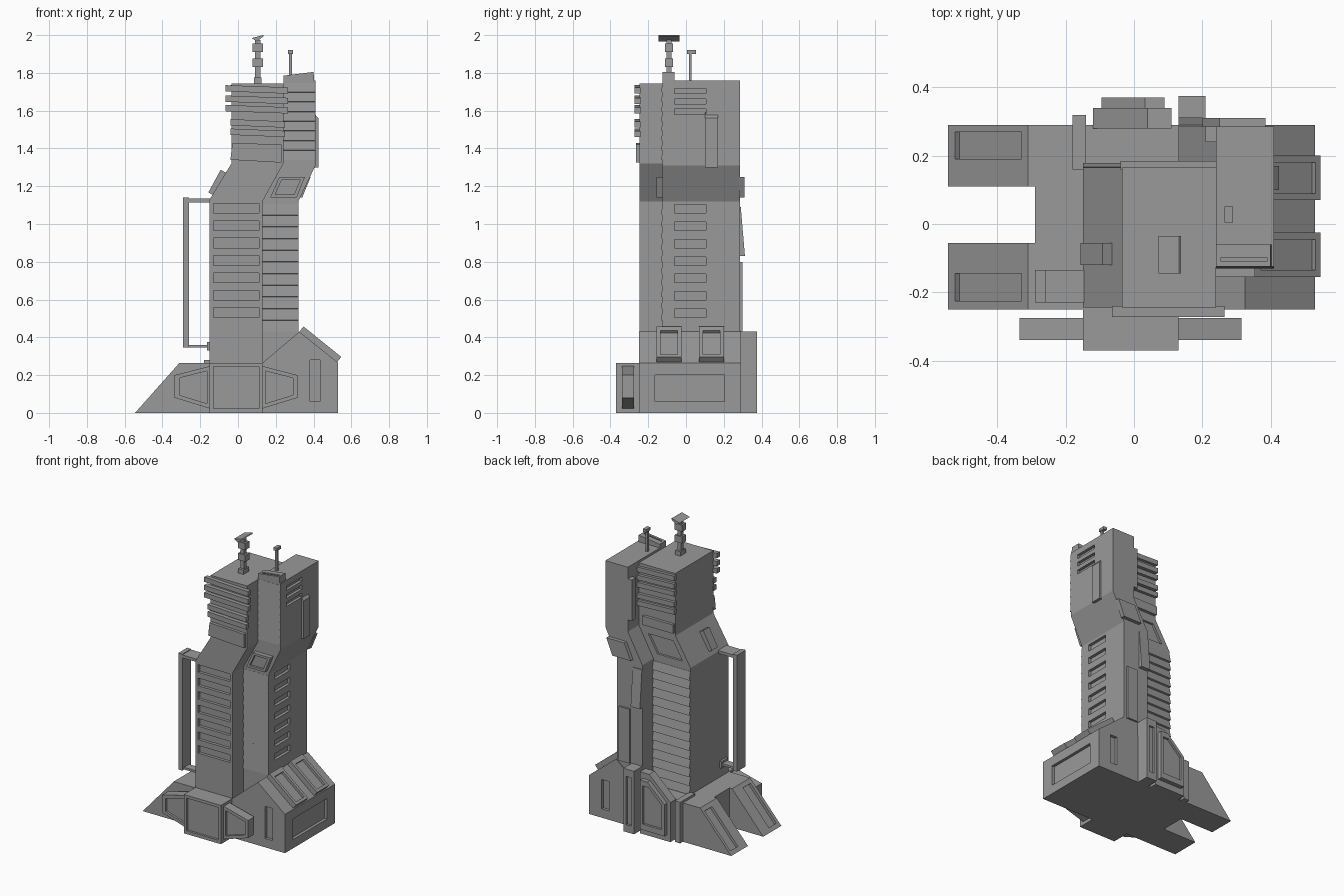
import bpy, bmesh, math
from mathutils import Vector

if "Cube" in bpy.data.objects:
    bpy.data.objects.remove(bpy.data.objects["Cube"])

# dark grey used on the whole building
GREY = bpy.data.materials.new('dark_grey')
GREY.diffuse_color = (.32, .32, .32, 1)
GREY.use_nodes = True
GREY.node_tree.nodes["Principled BSDF"].inputs["Base Color"].default_value = GREY.diffuse_color


def add_prism(bm, pts, a, b, axis='y'):
    """Extrude a profile: (x,z) points along y, or (y,z) points along x."""
    def at(p, d):
        return (p[0], d, p[1]) if axis == 'y' else (d, p[0], p[1])
    lo = [bm.verts.new(at(p, a)) for p in pts]
    hi = [bm.verts.new(at(p, b)) for p in pts]
    bm.faces.new(lo)
    bm.faces.new(hi[::-1])
    n = len(pts)
    for i in range(n):
        j = (i + 1) % n
        bm.faces.new((lo[j], lo[i], hi[i], hi[j]))


def make(name, prisms):
    bm = bmesh.new()
    for p in prisms:
        add_prism(bm, *p)
    bmesh.ops.recalc_face_normals(bm, faces=bm.faces)
    me = bpy.data.meshes.new(name)
    bm.to_mesh(me)
    bm.free()
    me.materials.append(GREY)
    ob = bpy.data.objects.new(name, me)
    bpy.context.collection.objects.link(ob)
    return ob


def box(x0, x1, y0, y1, z0, z1):
    return ([(x0, z0), (x1, z0), (x1, z1), (x0, z1)], y0, y1)


def slab(p, q, y0, y1, up, down=0.0):
    """Plate lying along the sloped line p-q in the xz plane."""
    p, q = Vector(p), Vector(q)
    d = (q - p).normalized()
    n = Vector((-d.y, d.x))
    return ([tuple(v) for v in (p - n * down, q - n * down, q + n * up, p + n * up)], y0, y1)


def shrink(pts, f):
    cx = sum(p[0] for p in pts) / len(pts)
    cz = sum(p[1] for p in pts) / len(pts)
    return [(cx + (x - cx) * f, cz + (z - cz) * f) for x, z in pts]


def cut(ob, prisms):
    tool = make('cutter', prisms)
    tool.hide_render = True
    m = ob.modifiers.new('recess', 'BOOLEAN')
    m.operation, m.solver, m.object = 'DIFFERENCE', 'EXACT', tool
    dg = bpy.context.evaluated_depsgraph_get()
    dg.update()
    me = bpy.data.meshes.new_from_object(ob.evaluated_get(dg))
    ob.modifiers.clear()
    ob.data = me
    bpy.data.objects.remove(tool)


def siding(name, x0, x1, y, out, z0, z1, n):
    """Overlapping boards as a sawtooth profile; out is the signed overhang."""
    h = (z1 - z0) / n
    pts = [(y - out, z0)]
    for i in range(n):
        pts += [(y + out, z0 + i * h), (y + out * 0.1, z0 + (i + 0.95) * h)]
    pts.append((y - out, z1))
    return make(name, [(pts, x0, x1, 'x')])


# base block with sloped right shoulder
base = make('base', [([(-.29, 0), (.53, 0), (.53, .265), (.325, .43), (.13, .265), (-.29, .265)], -.25, .29)])
cut(base, [box(.51, .6, -.165, .205, .06, .2),
           box(.38, .435, -.3, -.23, .06, .28),
           box(.38, .435, .27, .35, .06, .26)])

# sloped feet on the left with sunken panels
for name, y0, y1, c0, c1 in (('front_foot', -.25, -.055, -.225, -.145), ('back_foot', .11, .29, .19, .27)):
    foot = make(name, [([(-.545, 0), (-.28, 0), (-.28, .265), (-.31, .265)], y0, y1)])
    cut(foot, [slab((-.525, .0226), (-.33, .2424), c0, c1, .05, .018)])

# two hatches on the right shoulder
for i, (y0, y1) in enumerate(((-.155, -.025), (.07, .2))):
    hatch = make(f'shoulder_hatch_{i}', [slab((.325, .43), (.525, .269), y0, y1, .035, .01)])
    cut(hatch, [slab((.35, .41), (.51, .281), y0 + .02, y1 - .02, .08, -.018)])

# front entrance block and its wings
entry = make('entrance_block', [box(-.15, .13, -.37, -.24, 0, .265)])
cut(entry, [box(-.13, .11, -.4, -.355, .022, .245)])
left_wing = [(-.335, .08), (-.14, .02), (-.14, .25), (-.335, .2)]
for name, pts in (('left_wing', left_wing), ('right_wing', [(-.02 - x, z) for x, z in left_wing])):
    wing = make(name, [(pts, -.34, -.275)])
    cut(wing, [(shrink(pts, .75), -.4, -.325)])

# back of the base: stepped panel and ribs
back_pts = [(-.12, 0), (.11, 0), (.11, .42), (.04, .42), (-.12, .27)]
make('back_panel', [(back_pts, .28, .34)])
inner = make('back_panel_inner', [(shrink(back_pts, .8), .33, .37)])
cut(inner, [(shrink(back_pts, .62), .355, .4)])
rib = make('back_rib', [box(.13, .21, .28, .375, 0, .43)])
cut(rib, [box(.15, .19, .36, .4, .05, .38)])
make('side_rib', [box(-.18, -.14, .16, .32, 0, .28)])

# left tower mass, kinked to the right
slots = [.505 + i * .092 for i in range(7)]
left = make('left_tower', [([(-.15, .25), (.13, .25), (.13, 1.12), (.24, 1.32), (.24, 1.745),
                             (-.035, 1.745), (-.035, 1.32), (-.15, 1.13)], -.245, .165)])
kink = [(-.09, 1.16), (.1, 1.16), (.17, 1.28), (-.02, 1.28)]
cut(left, [box(-.13, .11, -.3, -.225, z, z + .052) for z in slots] + [(kink, .15, .2)])

# right tower mass
right = make('right_tower', [([(.13, .25), (.32, .25), (.32, 1.12), (.41, 1.31), (.41, 1.76),
                               (.24, 1.76), (.24, 1.32), (.13, 1.12)], -.125, .285)])
cut(right, [box(.3, .4, -.06, .105, z, z + .045) for z in slots] +
    [box(.39, .5, -.06, .105, z, z + .028) for z in (1.58, 1.635, 1.69)])

# board siding
siding('front_siding_low', .13, .32, -.125, -.006, .43, 1.11, 11)
siding('front_siding_high', .24, .41, -.125, -.006, 1.34, 1.75, 8)
siding('back_siding', -.15, .13, .165, .014, .27, 1.11, 14)

# front and back louvres at the crown
tilt = .012
for i, z in enumerate((1.735, 1.68, 1.63, 1.555, 1.505)):
    x0, x1 = (-.065, .265) if i < 3 else (-.04, .25)
    bar = [(x0, z - .033), (x1, z - .033 - tilt), (x1, z - tilt), (x0, z)]
    make(f'front_louvre_{i}', [(bar, -.272, -.24)])
    back = [(max(x, -.04), h) for x, h in bar]
    make(f'back_louvre_{i}', [(back, .16, .185)])
make('front_band', [([(-.04, 1.34), (.23, 1.325), (.23, 1.42), (-.03, 1.43)], -.265, -.24)])
make('back_band', [box(-.03, .2, .16, .185, 1.34, 1.4)])

# raised panels around the kink and on the walls
frame = [(.17, 1.14), (.31, 1.14), (.355, 1.25), (.22, 1.25)]
front_hatch = make('front_kink_hatch', [(frame, -.155, -.12)])
cut(front_hatch, [(shrink(frame, .72), -.2, -.14)])
make('back_kink_hatch', [([(x + .03, z) for x, z in frame], .28, .31)])
make('left_kink_hatch', [slab((-.135, 1.155), (-.07, 1.275), -.12, -.055, .025, .02)])
make('right_wall_panel', [([(.4, 1.3), (.425, 1.3), (.425, 1.56), (.4, 1.59)], .1, .17)])
make('back_wall_panel_high', [([(.28, .83), (.312, .83), (.29, 1.09), (.28, 1.09)], .13, .2, 'x')])
make('back_wall_panel_low', [box(.22, .3, .28, .298, .43, .8)])
make('inner_crown_strip', [box(.21, .25, .24, .285, 1.4, 1.68)])

# service post held off the left wall by two brackets
make('service_post', [box(-.29, -.26, -.23, -.135, .345, 1.14)])
make('post_brackets', [box(-.27, -.14, -.23, -.135, 1.115, 1.135),
                       box(-.27, -.14, -.21, -.155, .345, .36),
                       box(-.165, -.145, -.22, -.145, .33, .375)])

# roof box and antennas
roof = make('roof_box', [([(.24, 1.74), (.405, 1.74), (.4, 1.805), (.24, 1.785)], -.125, -.06)])
cut(roof, [box(.255, .39, -.11, -.098, 1.77, 1.9)])
ax, ay = .105, -.09
make('mast', [box(ax - .014, ax + .014, ay - .014, ay + .014, 1.74, 1.975)])
make('mast_foot', [box(ax - .02, ax + .02, ay - .03, ay + .03, 1.74, 1.775)])
for i, z in enumerate((1.83, 1.91)):
    make(f'mast_collar_{i}', [box(ax - .028, ax + .028, ay - .022, ay + .022, z, z + .045)])
make('mast_plate', [([(.072, 1.984), (.1, 1.966), (.138, 1.996), (.132, 2.0)], ay - .055, ay + .055)])
make('thin_mast', [box(.27, .285, .015, .03, 1.75, 1.91)])
make('thin_mast_head', [box(.265, .29, .005, .052, 1.9, 1.92)])
